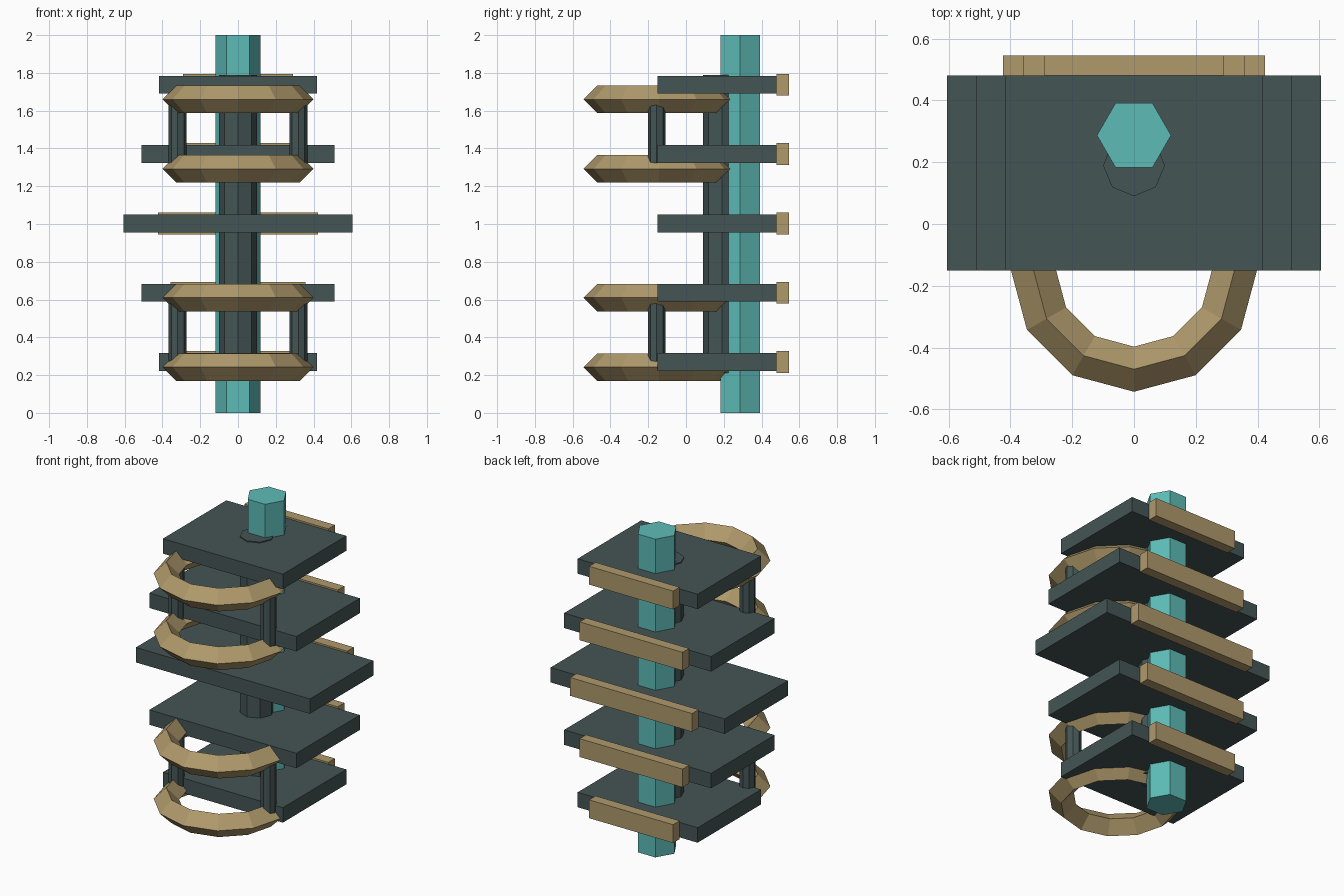
import bpy
import math

cube = bpy.data.objects.get("Cube")
if cube:
    bpy.data.objects.remove(cube, do_unlink=True)


def make_material(name, rgb):
    mat = bpy.data.materials.new(name)
    mat.use_nodes = True
    colour = (*rgb, 1.0)
    mat.diffuse_color = colour
    mat.node_tree.nodes["Principled BSDF"].inputs["Base Color"].default_value = colour
    return mat


TEAL = make_material("teal", (0.110, 0.50, 0.475))
SLATE = make_material("dark slate", (0.059, 0.090, 0.090))
TAN = make_material("tan", (0.43, 0.32, 0.148))


def finish(name, mat):
    obj = bpy.context.object
    obj.name = name
    obj.data.name = name
    obj.data.materials.append(mat)
    return obj


def box(name, mat, half_width, y0, y1, z, height):
    bpy.ops.mesh.primitive_cube_add(size=1, location=(0, (y0 + y1) / 2, z))
    obj = finish(name, mat)
    obj.scale = (2 * half_width, y1 - y0, height)


def post(name, mat, sides, radius, x, y, z0, z1, turn=0.0):
    bpy.ops.mesh.primitive_cylinder_add(
        vertices=sides, radius=radius, depth=z1 - z0,
        location=(x, y, (z0 + z1) / 2), rotation=(0, 0, turn))
    finish(name, mat)


def ring(name, z):
    bpy.ops.mesh.primitive_torus_add(
        major_segments=12, minor_segments=4, major_radius=0.327,
        minor_radius=0.073, location=(0, -0.143, z))
    finish(name, TAN)


# Central columns
post("hex_column", TEAL, 6, 0.12, 0, 0.287, 0, 2, math.radians(30))
post("inner_column", SLATE, 8, 0.10, 0, 0.19, 0.21, 1.79)

# Stacked plates, widest in the middle, each with a bar on its back edge
for level in range(-2, 3):
    z = 1.003 + level * 0.367
    half_width = 0.605 - 0.094 * abs(level)
    box(f"plate_{level + 3}", SLATE, half_width, -0.15, 0.48, z, 0.094)
    box(f"back_bar_{level + 3}", TAN, half_width * 0.7, 0.48, 0.545, z, 0.115)

# Pairs of faceted rings joined by side posts
for level, low, high in (("lower", 0.242, 0.61), ("upper", 1.292, 1.66)):
    ring(f"{level}_bottom_ring", low)
    ring(f"{level}_top_ring", high)
    for side, x in (("left", 0.32), ("right", -0.32)):
        post(f"{level}_{side}_post", SLATE, 8, 0.047, x, -0.155, low, high)
